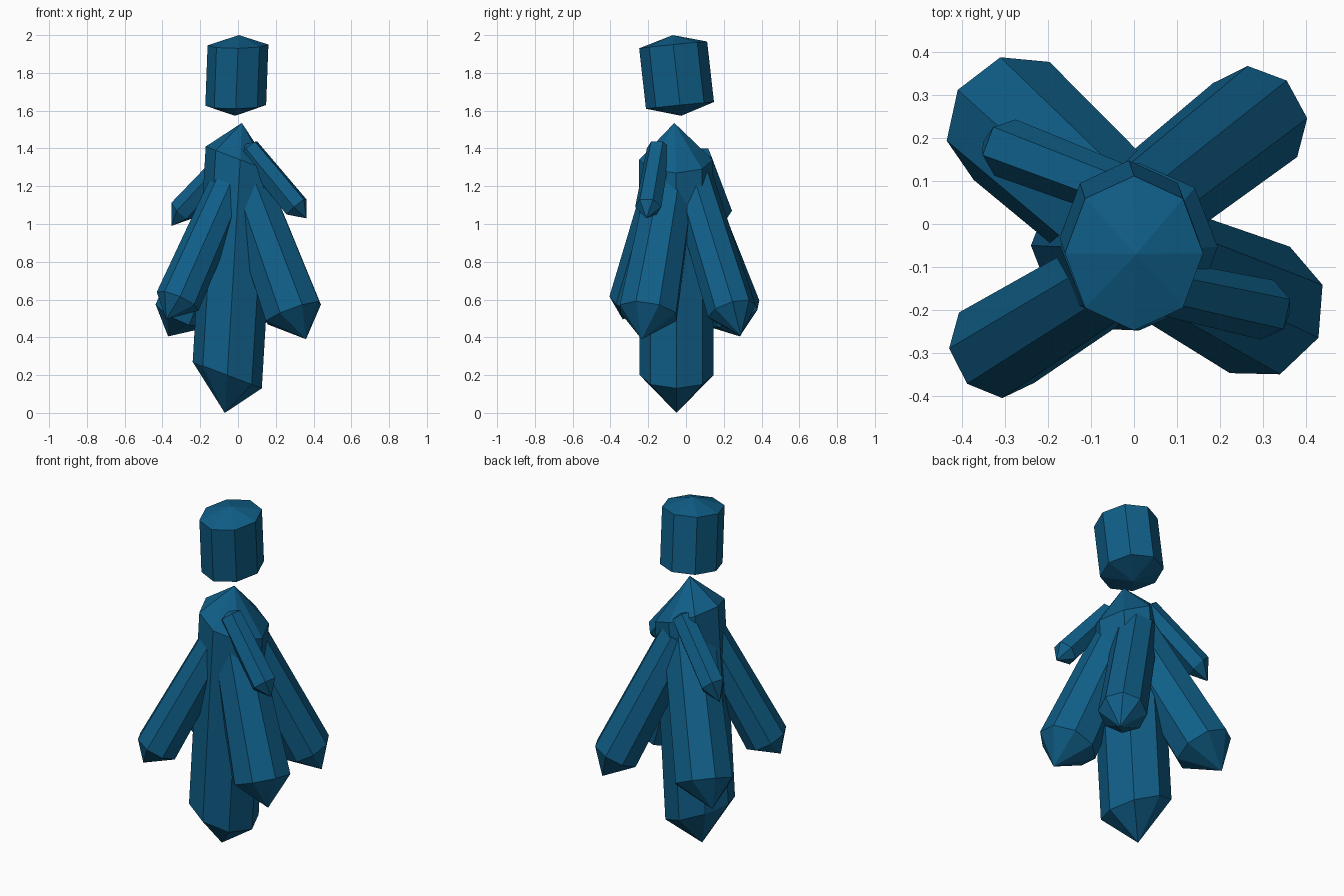
import bpy, bmesh, math
from mathutils import Vector

if "Cube" in bpy.data.objects:
    bpy.data.objects.remove(bpy.data.objects["Cube"])

blue = bpy.data.materials.new("crystal blue")
blue.diffuse_color = (0.005, 0.112, 0.245, 1)
blue.use_nodes = True
blue.node_tree.nodes["Principled BSDF"].inputs["Base Color"].default_value = blue.diffuse_color


def crystal(name, tip_a, ring_a, ring_b, tip_b, u, v, taper=1.0, sides=8, phase=0.0):
    """Faceted prism with a point at each end; u and v are the ring half-axes."""
    bm = bmesh.new()

    def ring(centre, scale):
        out = []
        for i in range(sides):
            a = 2 * math.pi * i / sides + math.radians(phase)
            out.append(bm.verts.new(Vector(centre) + scale * (u * math.cos(a) + v * math.sin(a))))
        return out

    ra, rb = ring(ring_a, 1.0), ring(ring_b, taper)
    ta, tb = bm.verts.new(tip_a), bm.verts.new(tip_b)
    for i in range(sides):
        j = (i + 1) % sides
        bm.faces.new((ra[i], ra[j], rb[j], rb[i]))
        bm.faces.new((ta, ra[j], ra[i]))
        bm.faces.new((tb, rb[i], rb[j]))
    bmesh.ops.recalc_face_normals(bm, faces=bm.faces[:])
    mesh = bpy.data.meshes.new(name)
    bm.to_mesh(mesh)
    bm.free()
    mesh.materials.append(blue)
    obj = bpy.data.objects.new(name, mesh)
    bpy.context.collection.objects.link(obj)


def limb(name, start, end, tip, radius, taper=0.9, sides=8, phase=0.0):
    """Crystal whose rings stand square to its axis, point at the outer end."""
    s, e = Vector(start), Vector(end)
    axis = (e - s).normalized()
    u = axis.cross(Vector((0, 0, 1))).normalized() * radius
    v = axis.cross(u)
    crystal(name, tip, e, s, s - axis * radius * 0.4, u, v, taper, sides, phase)


# Floating head crystal, leaning forward
crystal("head", (-0.015, -0.025, 1.573), (-0.012, -0.032, 1.628),
        (0.0, -0.068, 1.948), (0.005, -0.07, 2.0),
        Vector((0.161, 0, 0.002)), Vector((0, 0.18, 0.018)))

# Central body crystal with slanted ends
crystal("body", (-0.07, -0.05, 0.0), (-0.057, -0.05, 0.2),
        (0.012, -0.053, 1.34), (0.02, -0.062, 1.535),
        Vector((0.183, 0, -0.07)), Vector((0, 0.195, 0)))

# Four large splayed crystals
limb("front_left_leg", (-0.04, -0.115, 1.22), (-0.32, -0.288, 0.59), (-0.38, -0.335, 0.495), 0.121, 0.88, 8, -17)
limb("front_right_leg", (0.03, -0.075, 1.25), (0.293, -0.2, 0.53), (0.36, -0.235, 0.39), 0.163, 0.8)
limb("back_right_leg", (0.01, 0.03, 1.23), (0.282, 0.242, 0.54), (0.34, 0.29, 0.41), 0.131, 0.9, 8, -12)
limb("back_left_leg", (0.005, -0.025, 1.25), (-0.285, 0.24, 0.53), (-0.37, 0.285, 0.405), 0.164, 0.88, 8, -11)

# Two small arm crystals
limb("right_arm", (0.055, -0.145, 1.4), (0.31, -0.2, 1.09), (0.362, -0.21, 1.03), 0.071, 0.9, 6)
limb("left_arm", (-0.03, 0.075, 1.36), (-0.3, 0.178, 1.07), (-0.352, 0.19, 0.99), 0.07, 0.9, 6)
